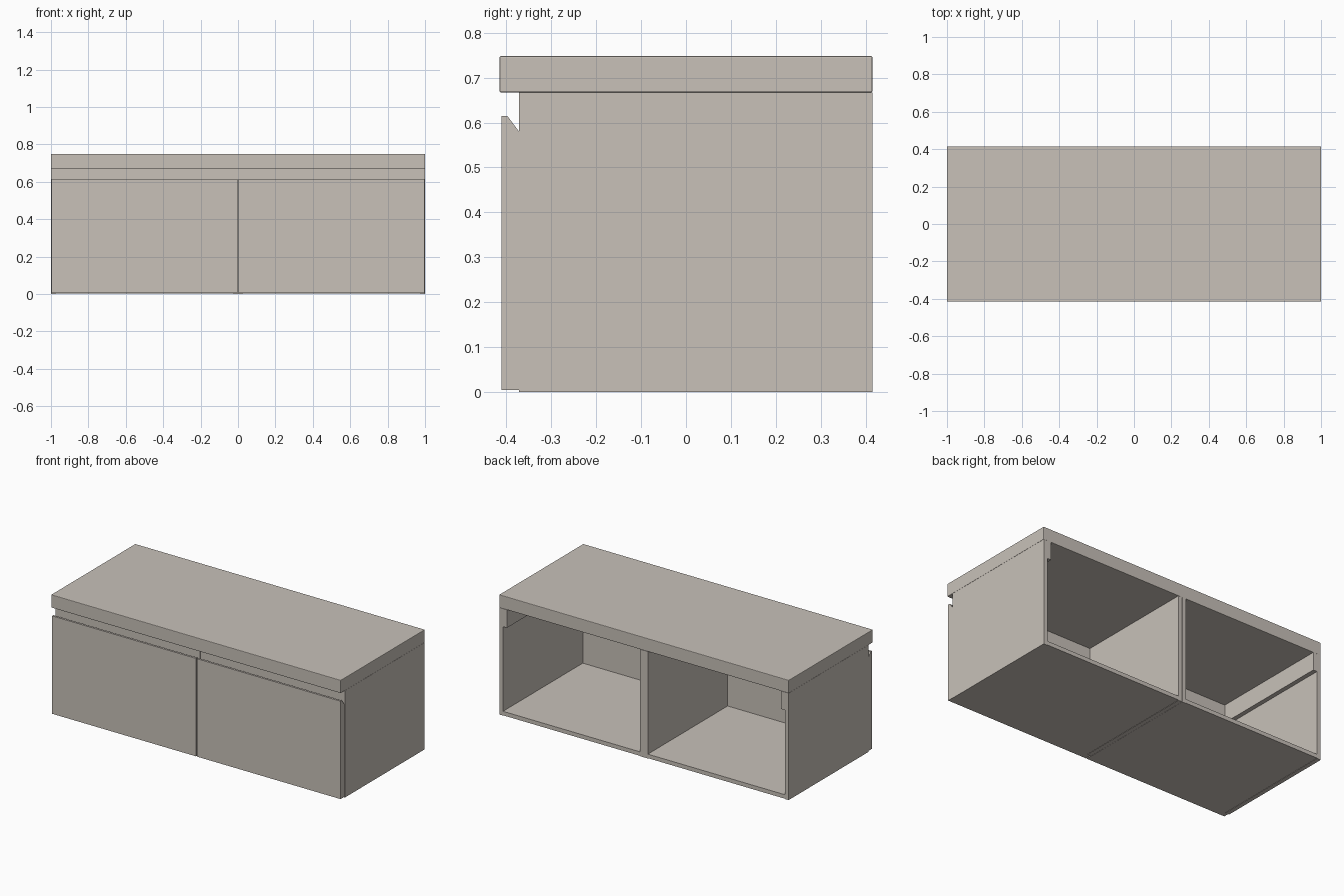
import bpy, bmesh

if "Cube" in bpy.data.objects:
    bpy.data.objects.remove(bpy.data.objects["Cube"])

mat = bpy.data.materials.new("warm grey")
mat.diffuse_color = (0.58, 0.535, 0.485, 1)
mat.use_nodes = True
mat.node_tree.nodes["Principled BSDF"].inputs["Base Color"].default_value = mat.diffuse_color

T = 0.027                      # board thickness
FRONT, BACK, TOP = -0.372, 0.415, 0.667


def extrude_x(name, profile, x0, x1):
    """Solid made from a (y, z) profile running along x."""
    bm = bmesh.new()
    face = bm.faces.new([bm.verts.new((x0, y, z)) for y, z in profile])
    geo = bmesh.ops.extrude_face_region(bm, geom=[face])["geom"]
    moved = [v for v in geo if isinstance(v, bmesh.types.BMVert)]
    bmesh.ops.translate(bm, verts=moved, vec=(x1 - x0, 0, 0))
    bmesh.ops.recalc_face_normals(bm, faces=bm.faces)
    mesh = bpy.data.meshes.new(name)
    bm.to_mesh(mesh)
    bm.free()
    mesh.materials.append(mat)
    ob = bpy.data.objects.new(name, mesh)
    bpy.context.collection.objects.link(ob)
    return ob


def box(name, x0, x1, y0, y1, z0, z1):
    return extrude_x(name, [(y0, z0), (y1, z0), (y1, z1), (y0, z1)], x0, x1)


# Worktop with softened long edges
worktop = box("worktop", -1, 1, -0.415, 0.415, TOP, 0.748)
bev = worktop.modifiers.new("soft_edges", "BEVEL")
bev.width, bev.segments = 0.003, 2

# Door section with a sloping finger grip behind the top edge
door_profile = [(-0.411, 0.004), (FRONT, 0.004), (FRONT, 0.58),
                (-0.398, 0.615), (-0.411, 0.615)]

for side, s in (("left", -1), ("right", 1)):
    def part(name, xa, xb, *yz):
        x0, x1 = sorted((s * xa, s * xb))
        return box(f"{side}_{name}", x0, x1, *yz)

    # Open-backed carcass
    part("end_panel", 1 - T, 0.999, FRONT, BACK, 0, TOP)
    part("divider_panel", 0.0005, T, FRONT, BACK, 0, TOP)
    part("floor_panel", T, 1 - T, FRONT, BACK, 0.002, T)
    # Rail behind the finger grip and batten under the worktop
    part("front_rail", T, 1 - T, FRONT, FRONT + 0.025, 0.56, TOP)
    part("side_batten", 1 - 2 * T, 1 - T, FRONT + 0.025, BACK, 0.555, TOP)
    # Door
    x0, x1 = sorted((s * 0.003, s * 0.996))
    extrude_x(f"{side}_door", door_profile, x0, x1)
